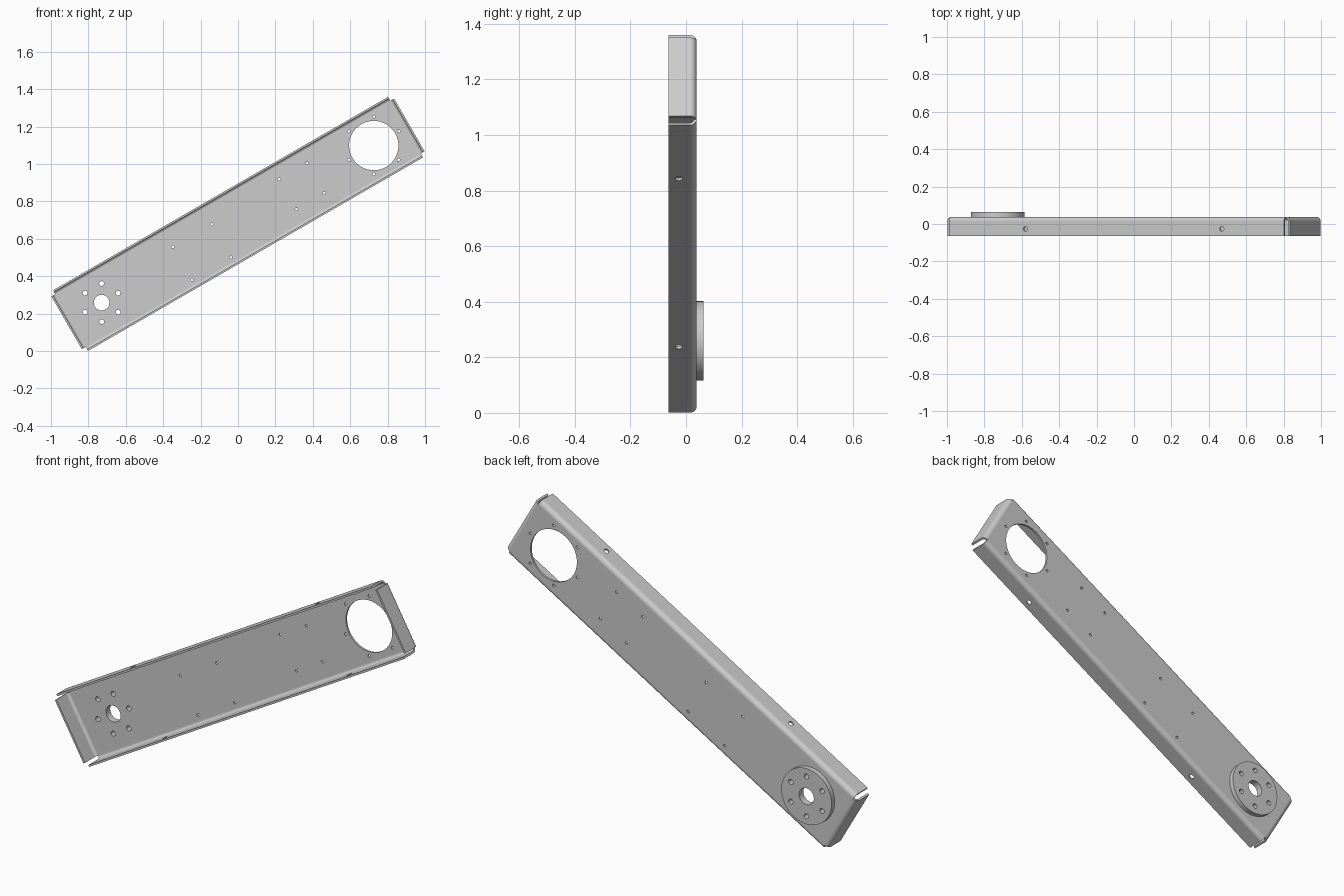
import bpy, bmesh
from math import sin, cos, pi, radians
from mathutils import Matrix

cube = bpy.data.objects.get("Cube")
if cube:
    bpy.data.objects.remove(cube, do_unlink=True)

HALF_L, HALF_W = 1.034, 0.163      # flat floor of the tray
BACK, FRONT, DISC_BACK = 0.038, -0.063, 0.063
BEND, SHEET = 0.024, 0.01          # outer bend radius, sheet thickness
HUB, PORT = -0.842, 0.838          # centres along the arm
PLACE = Matrix.Translation((0, 0, 0.68)) @ Matrix.Rotation(radians(-30), 4, 'Y')

steel = bpy.data.materials.new("grey steel")
steel.use_nodes = True
grey = (0.604, 0.604, 0.604, 1)
steel.diffuse_color = grey
steel.node_tree.nodes["Principled BSDF"].inputs["Base Color"].default_value = grey


def make_object(name, bm):
    mesh = bpy.data.meshes.new(name)
    bmesh.ops.recalc_face_normals(bm, faces=bm.faces)
    bm.to_mesh(mesh)
    bm.free()
    mesh.materials.append(steel)
    obj = bpy.data.objects.new(name, mesh)
    bpy.context.collection.objects.link(obj)
    return obj


def cylinder(bm, centre, radius, depth, sides, axis='Y'):
    turn = Matrix.Rotation(pi / 2, 4, 'X') if axis == 'Y' else Matrix()
    bmesh.ops.create_cone(bm, cap_ends=True, segments=sides, radius1=radius,
                          radius2=radius, depth=depth,
                          matrix=Matrix.Translation(centre) @ turn)


def bent_edge(start, steps=8):
    """Pairs of outer and inner points from the floor round to the flange tip."""
    pairs = []
    for i in range(steps + 1):
        a = i / steps * pi / 2
        pairs.append([(start + r * sin(a), BACK - BEND + r * cos(a))
                      for r in (BEND, BEND - SHEET)])
    pairs.append([(start + BEND, FRONT), (start + BEND - SHEET, FRONT)])
    return pairs


def sweep(bm, pairs, place):
    """Extrude a sheet section between the two ends given by place(point, end)."""
    rows = [[[bm.verts.new(place(p, e)) for p in pair] for e in (-1, 1)]
            for pair in pairs]
    for a, b in zip(rows, rows[1:]):
        for side in (0, 1):
            bm.faces.new((a[0][side], a[1][side], b[1][side], b[0][side]))
            bm.faces.new((a[side][0], a[side][1], b[side][1], b[side][0]))
    for row in (rows[0], rows[-1]):
        bm.faces.new((row[0][0], row[0][1], row[1][1], row[1][0]))


# Folded tray: channel with long flanges, then the two end flanges
bm = bmesh.new()
edge = bent_edge(HALF_W)
mirrored = [[(-x, y) for x, y in pair] for pair in reversed(edge)]
sweep(bm, mirrored + edge, lambda p, e: (e * HALF_L, p[1], p[0]))
for s in (-1, 1):
    sweep(bm, bent_edge(HALF_L), lambda p, e: (s * p[0], p[1], e * HALF_W))
bmesh.ops.remove_doubles(bm, verts=bm.verts, dist=1e-5)
# remove the internal seams where the end flanges join the floor
seams = []
for f in bm.faces:
    c = f.calc_center_median()
    flat = all(abs(v.co.x - c.x) < 1e-4 for v in f.verts)
    if flat and abs(abs(c.x) - HALF_L) < 1e-4 and abs(c.z) < 1e-4:
        seams.append(f)
bmesh.ops.delete(bm, geom=seams, context='FACES_ONLY')
tray = make_object("folded_tray", bm)

# Round hub plate on the back
bm = bmesh.new()
cylinder(bm, (HUB, (BACK + DISC_BACK) / 2, 0), 0.143, DISC_BACK - BACK, 64)
hub = make_object("hub_plate", bm)

# All holes as one cutter
bm = bmesh.new()
for centre, bore, ring, bolt in ((HUB, 0.042, 0.102, 0.013),
                                 (PORT, 0.132, 0.154, 0.007)):
    cylinder(bm, (centre, 0.05, 0), bore, 0.08, 40)
    for k in range(6):
        a = k * pi / 3
        cylinder(bm, (centre + ring * cos(a), 0.05, ring * sin(a)), bolt, 0.08, 16)
for xs, zs in (((0.31, 0.482), (0.097, -0.088)), ((-0.363, -0.123), (0.068, -0.136))):
    for x in xs:
        for z in zs:
            cylinder(bm, (x, 0.05, z), 0.007, 0.08, 16)
for x in (-0.562, 0.65):
    cylinder(bm, (x, -0.026, 0), 0.013, 0.6, 20, 'Z')
cutter = make_object("hole_cutter", bm)
cutter.hide_render = True

for obj in (tray, hub):
    cut = obj.modifiers.new("holes", 'BOOLEAN')
    cut.operation, cut.solver, cut.object = 'DIFFERENCE', 'EXACT', cutter
    bpy.ops.object.select_all(action='DESELECT')
    obj.select_set(True)
    bpy.context.view_layer.objects.active = obj
    bpy.ops.object.modifier_apply(modifier=cut.name)
    bpy.ops.object.shade_smooth_by_angle(angle=radians(30))
    weighted = obj.modifiers.new("even shading", 'WEIGHTED_NORMAL')
    weighted.keep_sharp = True
    obj.matrix_world = PLACE
bpy.data.objects.remove(cutter, do_unlink=True)
